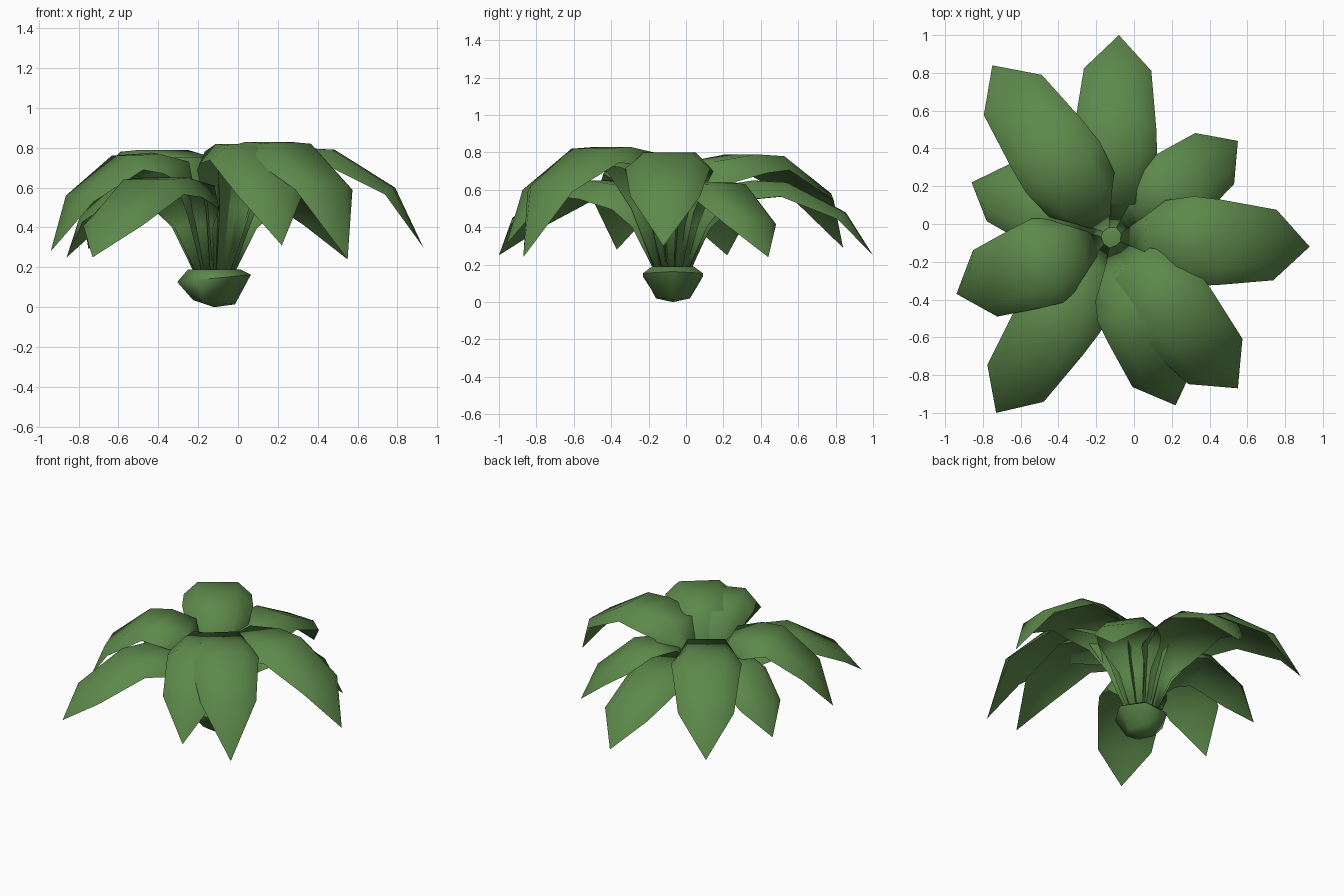
import bpy, bmesh, math
from mathutils import Vector

old = bpy.data.objects.get("Cube")
if old:
    bpy.data.objects.remove(old, do_unlink=True)

green = bpy.data.materials.new("leaf_green")
green.use_nodes = True
colour = (0.11, 0.25, 0.07, 1)
green.diffuse_color = colour
green.node_tree.nodes["Principled BSDF"].inputs["Base Color"].default_value = colour

CENTRE = Vector((-0.12, -0.07, 0))


def finish(name, bm, angle):
    bmesh.ops.recalc_face_normals(bm, faces=bm.faces)
    mesh = bpy.data.meshes.new(name)
    bm.to_mesh(mesh)
    bm.free()
    mesh.materials.append(green)
    obj = bpy.data.objects.new(name, mesh)
    bpy.context.collection.objects.link(obj)
    bpy.ops.object.select_all(action='DESELECT')
    obj.select_set(True)
    bpy.context.view_layer.objects.active = obj
    bpy.ops.object.shade_smooth_by_angle(angle=math.radians(angle))


def leaf(name, tip, peak, shoulder, width):
    """Arched leaf: troughed sections swept from the bulb out to a pointed tip."""
    tip = Vector(tip)
    flat = Vector((tip.x, tip.y, 0)) - CENTRE
    reach = flat.length
    out = flat.normalized()
    side = Vector((-out.y, out.x, 0))
    # distance out, height, half width, edge drop
    rows = [(0.04, 0.14, 0.045, 0.03),
            (0.11, 0.2 + (peak - 0.2) * 0.5, width * 0.55, 0.08),
            (0.18, peak - 0.04, width * 0.95, 0.14),
            (reach * 0.40, peak, width * 1.08, 0.10),
            (reach * 0.57, peak - 0.01, width * 1.03, 0.08),
            (reach * 0.86, shoulder, width * 0.85, 0.05)]
    line = [(r[0], r[1]) for r in rows] + [(reach, tip.z)]
    bm = bmesh.new()
    rings = []
    for i, (dist, height, half, drop) in enumerate(rows):
        a, b = line[max(i - 1, 0)], line[i + 1]
        along = (out * (b[0] - a[0]) + Vector((0, 0, b[1] - a[1]))).normalized()
        normal = along.cross(side).normalized()
        mid = CENTRE + out * dist + Vector((0, 0, height))
        under = -0.02 - drop * 0.3
        section = [(-1, -drop), (-0.6, 0), (0.6, 0), (1, -drop), (0.55, under), (-0.55, under)]
        rings.append([bm.verts.new(mid + side * (s * half) + normal * n) for s, n in section])
    for low, high in zip(rings, rings[1:]):
        for k in range(6):
            n = (k + 1) % 6
            bm.faces.new((low[k], low[n], high[n], high[k]))
    bm.faces.new(rings[0])
    end = bm.verts.new(tip)
    for k in range(6):
        bm.faces.new((rings[-1][k], rings[-1][(k + 1) % 6], end))
    finish(name, bm, 110)


# upper tier of leaves
leaf("upper_leaf_back_right", (-0.75, 0.84, 0.29), 0.79, 0.58, 0.22)
leaf("upper_leaf_right", (-0.94, -0.37, 0.28), 0.77, 0.56, 0.22)
leaf("upper_leaf_front", (0.22, -0.96, 0.31), 0.82, 0.60, 0.21)
leaf("upper_leaf_front_left", (0.55, -0.87, 0.24), 0.83, 0.62, 0.22)
leaf("upper_leaf_left", (0.93, -0.12, 0.30), 0.80, 0.60, 0.22)

# lower tier of leaves
leaf("lower_leaf_back", (-0.08, 1.00, 0.25), 0.65, 0.48, 0.21)
leaf("lower_leaf_right", (-0.86, 0.22, 0.25), 0.65, 0.46, 0.19)
leaf("lower_leaf_front_right", (-0.73, -1.00, 0.25), 0.65, 0.45, 0.21)
leaf("lower_leaf_back_left", (0.55, 0.44, 0.24), 0.64, 0.45, 0.20)

# lopsided bulb at the foot: radius, height, slope along x
bm = bmesh.new()
sides = 6
layers = []
for radius, height, slope in ((0.105, 0.025, -0.1), (0.185, 0.145, 0.1), (0.13, 0.19, 0)):
    ring = []
    for k in range(sides):
        x, y = radius * math.cos(math.tau * k / sides), radius * math.sin(math.tau * k / sides)
        ring.append(bm.verts.new(CENTRE + Vector((x, y, height + slope * x))))
    layers.append(ring)
for low, high in zip(layers, layers[1:]):
    for k in range(sides):
        n = (k + 1) % sides
        bm.faces.new((low[k], low[n], high[n], high[k]))
bm.faces.new(layers[-1])
foot = bm.verts.new(CENTRE)
for k in range(sides):
    bm.faces.new((layers[0][k], layers[0][(k + 1) % sides], foot))
finish("bulb", bm, 75)
